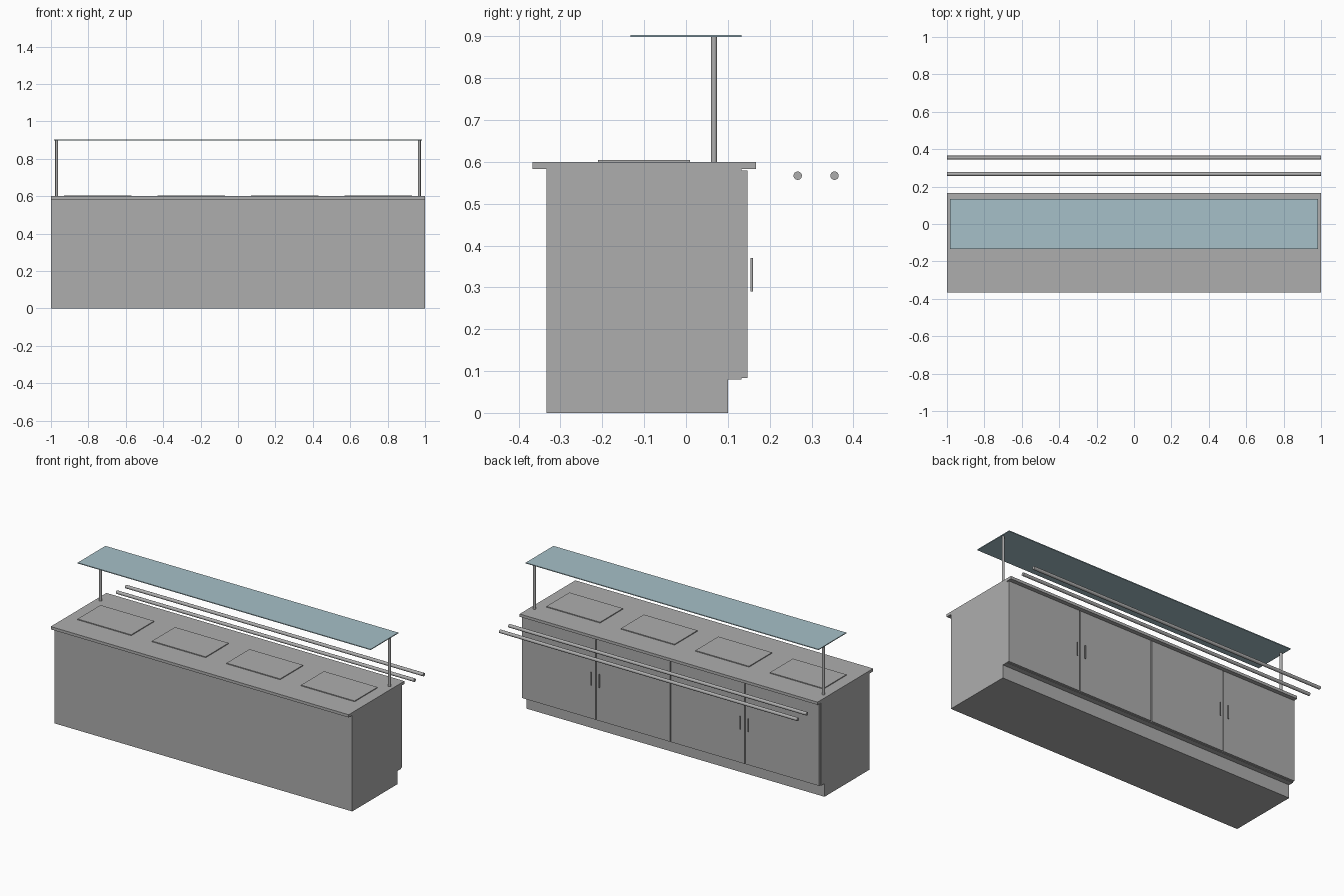
import bpy
import math

cube = bpy.data.objects.get("Cube")
if cube:
    bpy.data.objects.remove(cube, do_unlink=True)


def make_material(name, rgb):
    mat = bpy.data.materials.new(name)
    mat.use_nodes = True
    colour = (*rgb, 1.0)
    mat.diffuse_color = colour
    mat.node_tree.nodes["Principled BSDF"].inputs["Base Color"].default_value = colour
    return mat


steel = make_material("steel grey", (0.42, 0.42, 0.42))
glass = make_material("pale blue glass", (0.38, 0.53, 0.58))


def box(name, x, y, z, mat=steel):
    """Box spanning the given (low, high) pairs."""
    spans = (x, y, z)
    bpy.ops.mesh.primitive_cube_add(size=1, location=[(a + b) / 2 for a, b in spans])
    obj = bpy.context.object
    obj.name = name
    obj.scale = [b - a for a, b in spans]
    bpy.ops.object.transform_apply(location=False, rotation=False, scale=True)
    obj.data.materials.append(mat)
    return obj


def rod(name, centre, radius, length, along_x=False):
    """Round bar, upright or lying along x."""
    turn = (0, math.pi / 2, 0) if along_x else (0, 0, 0)
    bpy.ops.mesh.primitive_cylinder_add(
        vertices=24, radius=radius, depth=length, location=centre, rotation=turn)
    obj = bpy.context.object
    obj.name = name
    obj.data.materials.append(steel)
    bpy.ops.object.shade_smooth_by_angle()
    return obj


# Cabinet: recessed plinth, carcass and overhanging counter
box("plinth", (-1, 1), (-0.333, 0.1), (0, 0.08))
box("carcass", (-1, 1), (-0.333, 0.133), (0.08, 0.583))
box("countertop", (-1, 1), (-0.367, 0.167), (0.583, 0.6))

# Four doors and four raised food wells, one per bay
for i in range(4):
    centre = -0.75 + 0.5 * i
    box(f"door_{i + 1}", (centre - 0.247, centre + 0.247), (0.133, 0.147), (0.083, 0.579))
    box(f"well_lid_{i + 1}", (centre - 0.18, centre + 0.18), (-0.21, 0.01), (0.6, 0.605))

    # Handles sit in pairs beside the meeting door edges
    meeting = math.copysign(0.5, centre)
    handle_x = meeting + math.copysign(0.027, centre - meeting)
    rod(f"handle_{i + 1}", (handle_x, 0.157, 0.33), 0.0033, 0.08)

# Tray rails along the back
for name, y in (("inner_tray_rail", 0.267), ("outer_tray_rail", 0.355)):
    rod(name, (0, y, 0.567), 0.01, 2, along_x=True)

# Glass shelf on two posts
for name, side in (("right_post", -1), ("left_post", 1)):
    rod(name, (side * 0.97, 0.067, 0.749), 0.0075, 0.298)
box("glass_shelf", (-0.983, 0.983), (-0.133, 0.133), (0.898, 0.903), glass)
